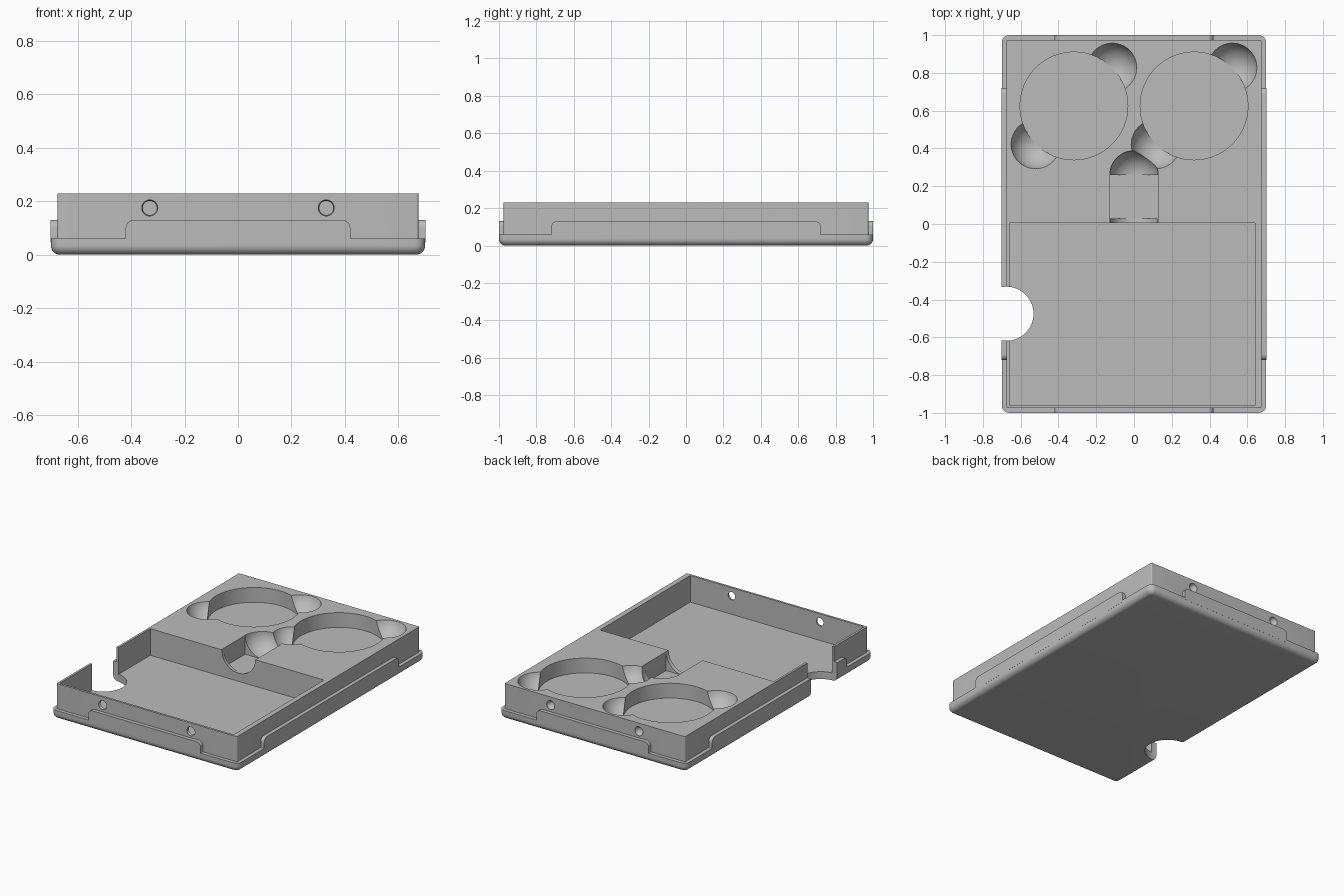
import bpy, bmesh, math
from mathutils import Matrix, Vector

old = bpy.data.objects.get("Cube")
if old:
    bpy.data.objects.remove(old, do_unlink=True)

grey = bpy.data.materials.new("light_grey_plastic")
grey.use_nodes = True
colour = (0.5, 0.5, 0.5, 1)
grey.diffuse_color = colour
grey.node_tree.nodes["Principled BSDF"].inputs["Base Color"].default_value = colour

TOP, POCKET_FLOOR, TRAY_FLOOR = 0.23, 0.13, 0.05
RIM_X, RIM_Y, WALL = 0.7, 1.0, 0.025
GAP = 0.0005  # keeps surfaces from lying exactly in one plane


def to_object(name, bm):
    bmesh.ops.recalc_face_normals(bm, faces=bm.faces)
    mesh = bpy.data.meshes.new(name)
    bm.to_mesh(mesh)
    bm.free()
    mesh.materials.append(grey)
    obj = bpy.data.objects.new(name, mesh)
    bpy.context.scene.collection.objects.link(obj)
    return obj


def box(name, low, high, corner=0, bottom=0):
    """Box between two corners, with rounded upright and bottom edges."""
    low, high = Vector(low), Vector(high)
    bm = bmesh.new()
    bmesh.ops.create_cube(bm, size=1)
    for v in bm.verts:
        v.co = (low + high) / 2 + v.co * (high - low)
    if corner:
        upright = [e for e in bm.edges
                   if abs(e.verts[0].co.z - e.verts[1].co.z) > 0.001]
        bmesh.ops.bevel(bm, geom=upright, offset=corner, segments=6,
                        profile=0.5, affect='EDGES')
    if bottom:
        lower = [e for e in bm.edges
                 if all(v.co.z < low.z + 0.001 for v in e.verts)]
        bmesh.ops.bevel(bm, geom=lower, offset=bottom, segments=6,
                        profile=0.5, affect='EDGES')
    return to_object(name, bm)


def cylinder(name, x, y, r, z0, z1):
    bm = bmesh.new()
    bmesh.ops.create_cone(bm, cap_ends=True, segments=96, radius1=r, radius2=r,
                          depth=z1 - z0, matrix=Matrix.Translation((x, y, (z0 + z1) / 2)))
    return to_object(name, bm)


def sphere(name, centre, r):
    bm = bmesh.new()
    bmesh.ops.create_uvsphere(bm, u_segments=48, v_segments=32, radius=r,
                              matrix=Matrix.Translation(centre))
    return to_object(name, bm)


def tab(name, half, depth, along_x):
    """Raised rim section: a plate with rounded top corners, run across the case."""
    r, z0, z1 = 0.03, 0.045, 0.13
    arc = [(half - r + r * math.cos(a), z1 - r + r * math.sin(a))
           for a in (math.pi / 2 * i / 8 for i in range(9))]
    right = [(half, z0)] + arc
    outline = right + [(-u, z) for u, z in reversed(right)]
    bm = bmesh.new()
    ends = [[bm.verts.new((u, d, z) if along_x else (d, u, z)) for u, z in outline]
            for d in (-depth, depth)]
    for ring in ends:
        bm.faces.new(ring)
    for i in range(len(outline)):
        bm.faces.new((ends[0][i - 1], ends[0][i], ends[1][i], ends[1][i - 1]))
    return to_object(name, bm)


def combine(target, tool, operation):
    """Boolean the tool into the target, with the first solver that gives a result."""
    before = len(target.data.vertices)
    mod = target.modifiers.new(operation.lower(), 'BOOLEAN')
    mod.operation, mod.object = operation, tool
    for solver in ('MANIFOLD', 'EXACT', 'FLOAT'):
        mod.solver = solver
        bpy.context.view_layer.update()
        evaluated = target.evaluated_get(bpy.context.evaluated_depsgraph_get())
        mesh = bpy.data.meshes.new_from_object(evaluated)
        if len(mesh.polygons) and len(mesh.vertices) != before:
            target.modifiers.remove(mod)
            target.data = mesh
            break
    else:
        raise RuntimeError("no solver could combine " + tool.name)
    bpy.data.objects.remove(tool, do_unlink=True)


# Rounded base, raised rim sections and upper block
case = box("game_tray", (-RIM_X, -RIM_Y, 0), (RIM_X, RIM_Y, 0.06), 0.04, 0.035)
bx, by = RIM_X - WALL, RIM_Y - WALL
combine(case, tab("end_rims", 0.42, RIM_Y + GAP, True), 'UNION')
combine(case, tab("side_rims", 0.72, RIM_X + GAP, False), 'UNION')
combine(case, box("upper_block", (-bx, -by, 0.02), (bx, by, TOP), 0.008), 'UNION')

# Card tray
cutters = [box("card_recess", (-0.66, -0.96, TRAY_FLOOR), (0.64, 0.005, 0.4))]

# Round token pockets, each with two finger scoops on its rim
depth, rim = TOP - POCKET_FLOOR, 0.13
scoop_r = (rim ** 2 + depth ** 2) / (2 * depth)
for x in (-0.318, 0.318):
    cutters.append(cylinder("token_pocket", x, 0.625, 0.285, POCKET_FLOOR, 0.4))
    for s in (-1, 1):
        cutters.append(sphere("finger_scoop", (x + s * 0.203, 0.625 + s * 0.203,
                                               POCKET_FLOOR + scoop_r + GAP), scoop_r))

# Finger slot between the tray and the pockets, with rounded ends
slot_r = 0.128
cutters.append(box("slot", (-slot_r, 0.03, TOP - slot_r), (slot_r, 0.26, 0.4)))
for y in (0.03, 0.26):
    cutters.append(sphere("slot_end", (0, y, TOP + GAP), slot_r + GAP / 2))

# Thumb notch through the right wall and floor
cutters.append(cylinder("thumb_notch", -bx, -0.475, 0.143, -0.1, 0.4))
cutters.append(box("thumb_notch_mouth", (-0.8, -0.616, -0.12), (0.02 - bx, -0.334, 0.42)))

# Latch dimples on both ends
for x in (-0.33, 0.33):
    for y in (-by, by):
        cutters.append(sphere("latch_dimple", (x, y + GAP, 0.175), 0.03))

for cutter in cutters:
    combine(case, cutter, 'DIFFERENCE')

bpy.ops.object.select_all(action='DESELECT')
case.select_set(True)
bpy.context.view_layer.objects.active = case
bpy.ops.object.shade_smooth_by_angle(angle=math.radians(30))
